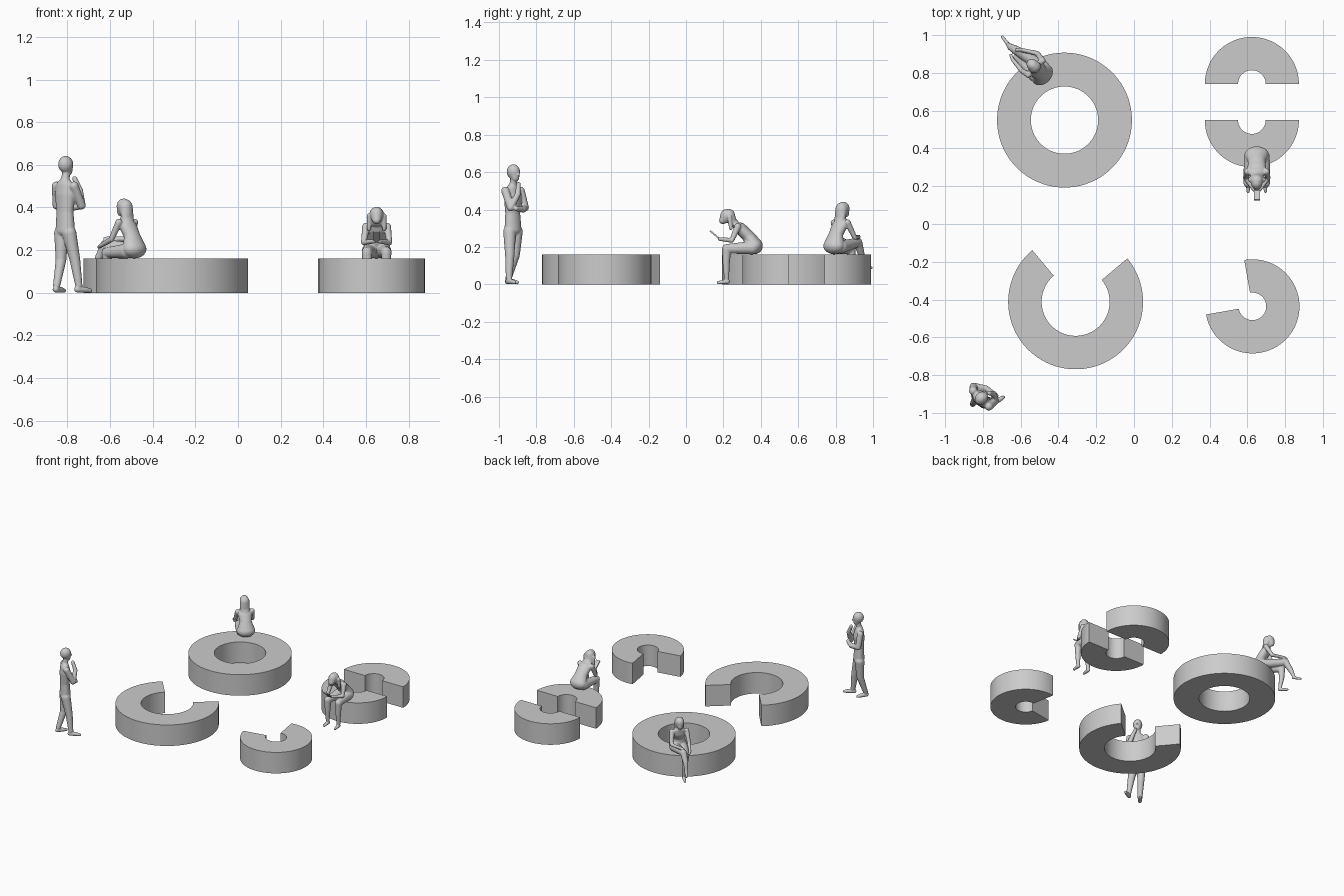
import bpy, bmesh
from math import sin, cos, radians, pi
from mathutils import Matrix, Vector

H = 0.16  # bench height


def add_object(name, bm):
    me = bpy.data.meshes.new(name)
    bm.to_mesh(me)
    bm.free()
    ob = bpy.data.objects.new(name, me)
    bpy.context.collection.objects.link(ob)
    return ob


def arc_bench(name, cx, cy, ri, ro, a0, a1):
    """Solid ring segment standing on the floor."""
    bm = bmesh.new()
    n = max(8, int((a1 - a0) / 3))
    rings = []
    for i in range(n + 1):
        a = radians(a0 + (a1 - a0) * i / n)
        rings.append([bm.verts.new((r * cos(a), r * sin(a), z))
                      for r, z in ((ri, 0), (ro, 0), (ro, H), (ri, H))])
    for p, q in zip(rings, rings[1:]):
        for k in range(4):
            m = (k + 1) % 4
            bm.faces.new((p[k], p[m], q[m], q[k]))
    bm.faces.new(rings[0])
    bm.faces.new(rings[-1][::-1])
    bmesh.ops.recalc_face_normals(bm, faces=bm.faces)
    ob = add_object(name, bm)
    ob.location = (cx, cy, 0)
    bpy.context.view_layer.objects.active = ob
    ob.select_set(True)
    bpy.ops.object.shade_smooth_by_angle(angle=radians(30))
    ob.select_set(False)


def figure(name, loc, heading, chains):
    """Body from hulls between successive ellipsoids (x right, y forward),
    fused and smoothed. Node: x, y, z, r or x, y, z, rx, ry, rz."""
    bm = bmesh.new()
    for chain in chains:
        nodes = [c if len(c) == 6 else c[:3] + (c[3],) * 3 for c in chain]
        if len(nodes) == 1:
            nodes = nodes * 2
        for pair in zip(nodes, nodes[1:]):
            part = bmesh.new()
            for x, y, z, rx, ry, rz in dict.fromkeys(pair):
                bmesh.ops.create_icosphere(
                    part, subdivisions=3, radius=1,
                    matrix=Matrix.Translation((x, y, z)) @ Matrix.Diagonal((rx, ry, rz, 1)))
            bmesh.ops.delete(part, geom=part.faces[:], context='FACES_ONLY')
            bmesh.ops.delete(part, geom=part.edges[:], context='EDGES_FACES') if not part.verts else None
            res = bmesh.ops.convex_hull(part, input=part.verts[:])
            junk = {v for v in res['geom_interior'] + res['geom_unused']
                    if isinstance(v, bmesh.types.BMVert)}
            bmesh.ops.delete(part, geom=list(junk), context='VERTS')
            loose = [e for e in part.edges if not e.link_faces]
            bmesh.ops.delete(part, geom=loose, context='EDGES')
            bmesh.ops.recalc_face_normals(part, faces=part.faces)
            tmp = bpy.data.meshes.new("tmp")
            part.to_mesh(tmp)
            part.free()
            bm.from_mesh(tmp)
            bpy.data.meshes.remove(tmp)
    ob = add_object(name, bm)
    ob.location = (*loc, 0)
    ob.rotation_euler.z = radians(heading)
    rm = ob.modifiers.new("Fuse", 'REMESH')
    rm.mode = 'VOXEL'
    rm.voxel_size = 0.004
    rm.use_smooth_shade = True
    sm = ob.modifiers.new("Soften", 'SMOOTH')
    sm.factor = 0.5
    sm.iterations = 3
    return ob


# full ring in two halves
for i in range(2):
    arc_bench(f"large_ring_half_{i+1}", -0.368, 0.55, 0.178, 0.357, 180 * i, 180 * i + 180)
# open large ring
for i in range(2):
    arc_bench(f"large_open_arc_{i+1}", -0.309, -0.412, 0.18, 0.357, 130 + 135 * i, 265 + 135 * i)
# separated small halves
arc_bench("small_half_back", 0.624, 0.741, 0.073, 0.249, 0, 180)
arc_bench("small_half_front", 0.624, 0.55, 0.073, 0.249, 180, 360)
# open small ring
arc_bench("small_quarter", 0.627, -0.436, 0.073, 0.249, 190, 280)
arc_bench("small_half", 0.627, -0.436, 0.073, 0.249, 280, 460)

# standing man, one hand at chin
figure("standing_man", (-0.81, -0.925), -45, [
    [(0, 0, .29, .052, .038, .03), (0, -.002, .38, .046, .033, .03),
     (0, 0, .46, .056, .038, .035), (0, -.003, .505, .052, .03, .018), (0, -.002, .53, .022, .022, .012)],
    [(0, 0, .53, .02), (0, .006, .56, .019)],
    [(0, .003, .602, .033, .038, .04), (0, .016, .568, .021, .022, .02)],
    [(0, .043, .588, .005, .008, .008)],
    # legs and shoes
    [(.026, 0, .28, .034), (.044, .02, .155, .025), (.06, .03, .035, .017)],
    [(.058, .022, .016, .015), (.07, .06, .014, .014), (.078, .088, .01, .01)],
    [(-.026, 0, .28, .034), (-.022, -.006, .155, .025), (-.012, -.045, .035, .017)],
    [(-.011, -.052, .016, .015), (-.016, -.015, .014, .014), (-.02, .012, .01, .01)],
    # folded arm, then chin arm
    [(-.058, 0, .50, .022), (-.074, .018, .41, .02), (-.02, .056, .40, .017), (.045, .068, .405, .013)],
    [(.058, 0, .50, .022), (.062, .045, .41, .02), (.03, .066, .48, .015), (.01, .052, .535, .012)],
])

# woman sitting with crossed legs
figure("crossed_leg_woman", (-0.49, 0.795), 45, [
    [(0, -.005, .205, .064, .05, .044), (0, .008, .265, .042, .033, .03),
     (0, .035, .31, .048, .034, .03), (0, .05, .335, .046, .022, .014), (0, .055, .35, .02)],
    [(0, .055, .345, .017), (0, .064, .375, .017)],
    [(0, .064, .406, .031, .037, .036), (0, .08, .376, .02, .02, .018)],
    [(0, .052, .40, .034, .032, .038), (0, .038, .35, .034, .02, .02), (0, .02, .31, .026, .016, .02)],
    # supporting leg
    [(-.03, .02, .195, .035), (-.028, .15, .188, .024), (-.02, .15, .11, .019), (-.015, .14, .03, .012)],
    [(-.015, .135, .014, .012), (-.015, .19, .009, .009)],
    # crossing leg
    [(.03, .02, .2, .035), (-.005, .18, .225, .024), (-.015, .215, .165, .018), (-.015, .235, .115, .011)],
    [(-.015, .233, .105, .011), (-.008, .285, .088, .008)],
    # arms
    [(-.052, .045, .33, .017), (-.062, .085, .25, .013), (-.055, .16, .222, .01), (-.045, .185, .215, .008)],
    [(.052, .045, .33, .017), (.062, .09, .25, .013), (.012, .17, .255, .01), (-.005, .185, .255, .008)],
])

# hunched woman holding a phone
chains = [
    [(0, -.002, .205, .064, .044, .044), (0, .03, .255, .046, .036, .032),
     (0, .075, .30, .05, .034, .03), (0, .095, .315, .046, .022, .018), (0, .105, .33, .02)],
    [(0, .10, .325, .018), (0, .13, .35, .018)],
    [(0, .146, .367, .031, .036, .036), (0, .168, .34, .02, .02, .018)],
    [(0, .135, .368, .034, .032, .035), (0, .115, .33, .036, .022, .02)],
]
for s in (-1, 1):
    chains += [
        [(s * .033, .01, .196, .036), (s * .045, .148, .19, .025),
         (s * .045, .15, .11, .019), (s * .045, .148, .03, .013)],
        [(s * .045, .143, .015, .013), (s * .046, .192, .009, .009)],
        [(s * .05, .088, .31, .018), (s * .06, .12, .235, .013), (s * .014, .185, .242, .01)],
        [(s * .034, .132, .36, .013), (s * .036, .125, .30, .01)],
    ]
figure("phone_woman", (0.65, 0.365), 180, chains)

# phone
bm = bmesh.new()
bmesh.ops.create_cube(bm, size=1, matrix=Matrix.Diagonal((0.032, 0.075, 0.008, 1)))
phone = add_object("phone", bm)
phone.location = (0.65, 0.157, 0.262)
phone.rotation_euler.x = radians(-40)
